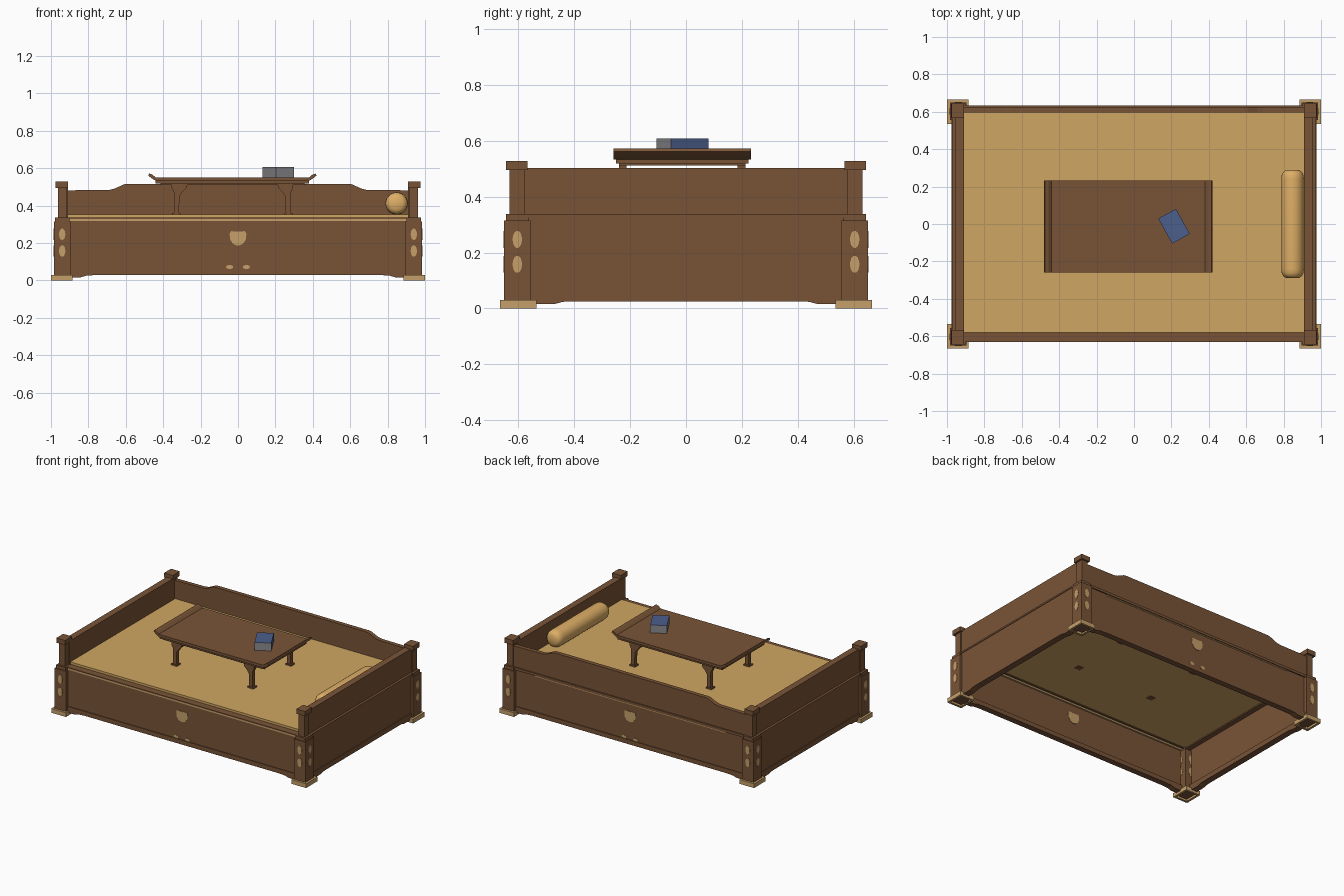
import bpy, bmesh, math
from mathutils import Matrix, Vector

if "Cube" in bpy.data.objects:
    bpy.data.objects.remove(bpy.data.objects["Cube"])


def material(name, rgb):
    lin = [((c / 255 + 0.055) / 1.055) ** 2.4 for c in rgb]
    m = bpy.data.materials.new(name)
    m.diffuse_color = (*lin, 1)
    m.use_nodes = True
    m.node_tree.nodes["Principled BSDF"].inputs["Base Color"].default_value = m.diffuse_color
    return m


WOOD = material("brown wood", (121, 84, 55))
GOLD = material("pale gold", (197, 160, 106))
CLOTH = material("mattress gold", (208, 166, 98))
BOLSTER = material("bolster gold", (222, 174, 102))
BLUE = material("book blue", (76, 94, 140))
GREY = material("page grey", (138, 138, 142))


def finish(name, bm, *mats):
    bmesh.ops.recalc_face_normals(bm, faces=bm.faces)
    me = bpy.data.meshes.new(name)
    bm.to_mesh(me)
    bm.free()
    ob = bpy.data.objects.new(name, me)
    bpy.context.collection.objects.link(ob)
    for m in mats:
        me.materials.append(m)
    return ob


def box(name, x, y, z, mat):
    """Box from (min, max) pairs."""
    bm = bmesh.new()
    bmesh.ops.create_cube(bm, size=1)
    for v in bm.verts:
        v.co = [(r[0] + r[1]) / 2 + c * (r[1] - r[0]) for r, c in zip((x, y, z), v.co)]
    return finish(name, bm, mat)


def prism(name, pts, axis, a, b, mat):
    """Profile of (across, z) points extruded from a to b along x or y."""
    bm = bmesh.new()
    place = (lambda u, z: (a, u, z)) if axis == "x" else (lambda u, z: (u, a, z))
    f = bm.faces.new([bm.verts.new(place(*p)) for p in pts])
    g = bmesh.ops.extrude_face_region(bm, geom=[f])["geom"]
    d = Vector((b - a, 0, 0)) if axis == "x" else Vector((0, b - a, 0))
    bmesh.ops.translate(bm, vec=d, verts=[v for v in g if isinstance(v, bmesh.types.BMVert)])
    return finish(name, bm, mat)


def oval(u, z, ru, rz, n=14):
    return [(u + ru * math.cos(2 * math.pi * i / n), z + rz * math.sin(2 * math.pi * i / n))
            for i in range(n)]


def both(pts):
    """Complete a half profile (positive side) by mirroring it."""
    return pts + [(-u, z) for u, z in reversed(pts)]


def span(s, a, b):
    return tuple(sorted((s * a, s * b)))


# Corner posts with feet, mouldings, caps and oval ornaments
for sx, nx in ((-1, "left"), (1, "right")):
    for sy, ny in ((-1, "front"), (1, "back")):
        tag = f"{ny}_{nx}"
        foot = bmesh.new()
        bmesh.ops.create_cube(foot, size=1)
        for v in foot.verts:
            v.co = (sx * 0.9425 + v.co.x * 0.115, sy * 0.6 + v.co.y * 0.13, 0.015 + v.co.z * 0.03)
        under = [f for f in foot.faces if f.normal.z < -0.5]
        bmesh.ops.inset_region(foot, faces=under, thickness=0.022)
        bmesh.ops.delete(foot, geom=under, context="FACES")
        finish(f"foot_{tag}", foot, GOLD)
        for part, x0, x1, y0, y1, z0, z1 in (
                ("post", 0.895, 0.985, 0.555, 0.65, 0.015, 0.315),
                ("post_moulding", 0.902, 0.978, 0.563, 0.643, 0.315, 0.337),
                ("upper_post", 0.915, 0.963, 0.577, 0.63, 0.337, 0.495),
                ("post_cap", 0.908, 0.976, 0.566, 0.643, 0.495, 0.528)):
            box(f"{part}_{tag}", span(sx, x0, x1), span(sy, y0, y1), (z0, z1), WOOD)
        for i, z in enumerate((0.247, 0.158)):
            for side, ax, u, a in (("outer_end", "x", sy * 0.603, sx * 0.983),
                                   ("inner_end", "x", sy * 0.603, sx * 0.893),
                                   ("outer_long", "y", sx * 0.94, sy * 0.648),
                                   ("inner_long", "y", sx * 0.94, sy * 0.553)):
                prism(f"ornament_{side}_{tag}_{i}", oval(u, z, 0.017, 0.031), ax, a, a + math.copysign(0.004, a)
                      if side.startswith("outer") else a + math.copysign(0.003, a), GOLD)

# End panels: lower panel, upper rail and shaped bottom rail
for s, n in ((-1, "left"), (1, "right")):
    box(f"end_panel_{n}", span(s, 0.945, 0.97), (-0.57, 0.57), (0.05, 0.325), WOOD)
    box(f"end_ledge_{n}", span(s, 0.91, 0.974), (-0.57, 0.57), (0.325, 0.336), WOOD)
    box(f"end_board_{n}", span(s, 0.91, 0.957), (-0.59, 0.59), (0.336, 0.503), WOOD)
    prism(f"end_bottom_rail_{n}",
          both([(0.4, 0.025), (0.44, 0.024), (0.47, 0.016), (0.57, 0.016), (0.57, 0.06)]),
          "x", s * 0.93, s * 0.975, WOOD)

# Long panels with bottom rails, shields and trims
shield = both([(0.006, 0.187), (0.028, 0.197), (0.042, 0.22), (0.045, 0.25), (0.036, 0.264), (0.012, 0.261)])
for s, n in ((-1, "front"), (1, "back")):
    box(f"long_panel_{n}", (-0.91, 0.91), span(s, 0.602, 0.626), (0.05, 0.318), WOOD)
    prism(f"long_bottom_rail_{n}",
          both([(0.76, 0.029), (0.81, 0.026), (0.84, 0.017), (0.91, 0.017), (0.91, 0.06)]),
          "y", s * 0.59, s * 0.632, WOOD)
    for side, d in (("outer", 0.624), ("inner", 0.599)):
        prism(f"shield_{side}_{n}", shield, "y", s * d, s * (d + 0.005), GOLD)
    for x in (-0.045, 0.045):
        prism(f"small_ornament_{n}", oval(x, 0.072, 0.02, 0.011, 10), "y", s * 0.624, s * 0.63, GOLD)

# Front rail with gold strip, back board with raised centre
box("front_rail", (-0.91, 0.91), (-0.63, -0.575), (0.329, 0.336), WOOD)
box("front_gold_strip", (-0.9, 0.9), (-0.627, -0.59), (0.318, 0.329), GOLD)
box("back_gold_strip", (-0.75, 0.75), (0.62, 0.629), (0.311, 0.317), GOLD)
box("back_ledge", (-0.91, 0.91), (0.59, 0.634), (0.318, 0.336), WOOD)
prism("back_board", both([(0.92, 0.336), (0.92, 0.482), (0.69, 0.484), (0.66, 0.491), (0.61, 0.514), (0.59, 0.517)]),
      "y", 0.595, 0.625, WOOD)

# Mattress and bolster
box("mattress", (-0.912, 0.912), (-0.58, 0.597), (0.333, 0.352), CLOTH)
profile = [(0, -0.29), (0.035, -0.288), (0.05, -0.278), (0.058, -0.262), (0.06, -0.24)]
profile += [(r, -y) for r, y in reversed(profile)]
bm = bmesh.new()
vs = [bm.verts.new((0.848 + r, y, 0.412)) for r, y in profile]
es = [bm.edges.new(p) for p in zip(vs, vs[1:])]
bmesh.ops.spin(bm, geom=vs + es, cent=(0.848, 0, 0.412), axis=(0, 1, 0), angle=2 * math.pi, steps=28)
bmesh.ops.remove_doubles(bm, verts=bm.verts, dist=1e-4)
for f in bm.faces:
    f.smooth = True
finish("bolster", bm, BOLSTER)

# Low table: upturned top, stepped apron, bracketed legs
cx = -0.03
top = both([(0.408, 0.532), (0.43, 0.545), (0.45, 0.561), (0.445, 0.572), (0.428, 0.566), (0.41, 0.551)])
prism("table_top", [(cx + u, z) for u, z in top], "y", -0.26, 0.233, WOOD)
box("table_apron", (cx - 0.41, cx + 0.41), (-0.25, 0.223), (0.518, 0.534), WOOD)
box("table_under_frame", (cx - 0.385, cx + 0.385), (-0.24, 0.212), (0.511, 0.518), WOOD)
leg = [(0.312, 0.34), (0.312, 0.47), (0.325, 0.495), (0.325, 0.512), (0.243, 0.512), (0.246, 0.495),
       (0.268, 0.472), (0.283, 0.45), (0.286, 0.34)]
for s, nx in ((-1, "left"), (1, "right")):
    for y, ny in ((-0.226, "front"), (0.198, "back")):
        prism(f"table_leg_{ny}_{nx}", [(cx + s * u, z) for u, z in leg], "y", y - 0.014, y + 0.014, WOOD)
        xs = sorted((cx + s * 0.278, cx + s * 0.322))
        box(f"table_foot_{ny}_{nx}", xs, (y - 0.02, y + 0.02), (0.33, 0.362), WOOD)

# Book: blue cover and spine, grey pages
bm = bmesh.new()
bmesh.ops.create_cube(bm, size=1)
bm.normal_update()
for f in bm.faces:
    f.material_index = 0 if abs(f.normal.z) > 0.5 or f.normal.x > 0.5 else 1
bmesh.ops.transform(bm, verts=bm.verts, matrix=Matrix.Translation((0.214, -0.012, 0.579))
                    @ Matrix.Rotation(math.radians(29), 4, "Z") @ Matrix.Diagonal((0.108, 0.153, 0.056, 1)))
finish("book", bm, BLUE, GREY)
